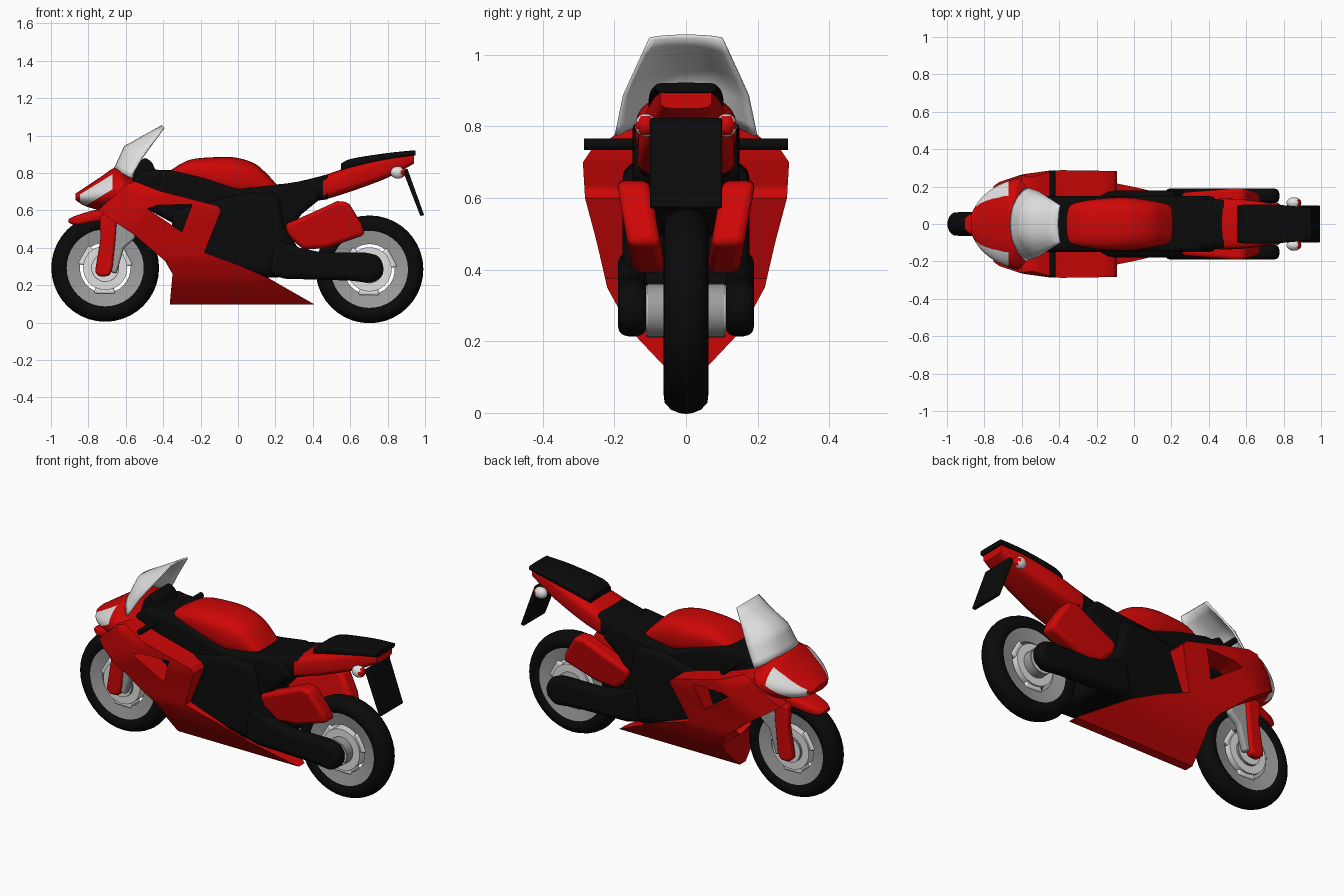
import bpy, bmesh, math
from mathutils import Vector, Matrix

if "Cube" in bpy.data.objects:
    bpy.data.objects.remove(bpy.data.objects["Cube"])

def material(name, *rgb):
    m = bpy.data.materials.new(name)
    m.diffuse_color = (*rgb, 1)
    m.use_nodes = True
    m.node_tree.nodes["Principled BSDF"].inputs["Base Color"].default_value = m.diffuse_color
    return m

RED = material("red paint", 0.62, 0.002, 0.002)
BLACK = material("black", 0.003, 0.003, 0.003)
GREY = material("grey metal", 0.34, 0.34, 0.34)
WHITE = material("pale glass", 0.75, 0.75, 0.75)

def finish(name, bm, *mats, bevel=0, solid=0, mirror=False):
    bmesh.ops.recalc_face_normals(bm, faces=bm.faces[:])
    me = bpy.data.meshes.new(name)
    bm.to_mesh(me)
    bm.free()
    for m in mats:
        me.materials.append(m)
    ob = bpy.data.objects.new(name, me)
    bpy.context.collection.objects.link(ob)
    bpy.ops.object.select_all(action='DESELECT')
    ob.select_set(True)
    bpy.context.view_layer.objects.active = ob
    bpy.ops.object.shade_smooth_by_angle(angle=math.radians(40))
    if solid:
        mod = ob.modifiers.new("thickness", 'SOLIDIFY')
        mod.thickness, mod.offset = solid, 0
    if bevel:
        mod = ob.modifiers.new("bevel", 'BEVEL')
        mod.width, mod.segments = bevel, 3
    if mirror:
        ob.modifiers.new("mirror", 'MIRROR').use_axis = (False, True, False)

def table(pairs, v):
    """Piecewise linear lookup."""
    for (a, fa), (b, fb) in zip(pairs, pairs[1:]):
        if v <= b:
            return fa + (fb - fa) * max(0, v - a) / (b - a)
    return pairs[-1][1]

def bridge(bm, rings, wrap=True):
    for r0, r1 in zip(rings, rings[1:]):
        for k in range(len(r0) if wrap else len(r0) - 1):
            j = (k + 1) % len(r0)
            bm.faces.new((r0[k], r0[j], r1[j], r1[k]))

def slice_mesh(bm, co, no):
    bmesh.ops.bisect_plane(bm, geom=bm.verts[:] + bm.edges[:] + bm.faces[:], plane_co=co, plane_no=no)

def slab(name, pts, y0, y1, mat, bevel=0.015, mirror=False, lean=0):
    """Side outline (x, z) extruded from y0 to y1; lean tilts it outward with height."""
    bm = bmesh.new()
    rings = [[bm.verts.new((x, y + (z - 0.5) * lean, z)) for x, z in pts] for y in (y0, y1)]
    bridge(bm, rings)
    for r in rings:
        bm.faces.new(r)
    finish(name, bm, mat, bevel=bevel, mirror=mirror)

def loft(name, secs, *mats, p=0.6, n=40, steps=6, cuts=(), rule=None):
    """Rounded sections (x, half width, z low, z high) joined smoothly along x."""
    bm = bmesh.new()
    f = lambda v: math.copysign(abs(v) ** p, v)
    rings = []
    for i in range((len(secs) - 1) * steps + 1):
        k, t = i // steps, i % steps / steps
        a, b, c, d = (Vector(secs[min(max(k + o, 0), len(secs) - 1)]) for o in (-1, 0, 1, 2))
        x, w, lo, hi = b + 0.5 * t * (c - a + t * (2 * a - 5 * b + 4 * c - d + t * (3 * (b - c) + d - a)))
        rings.append([bm.verts.new((x, w * f(math.cos(q)), (lo + hi) / 2 + (hi - lo) / 2 * f(math.sin(q))))
                      for q in (math.tau * k / n for k in range(n))])
    bridge(bm, rings)
    bm.faces.new(rings[0])
    bm.faces.new(rings[-1])
    for co, no in cuts:
        slice_mesh(bm, co, no)
    for face in bm.faces if rule else ():
        face.material_index = rule(face.calc_center_median())
    finish(name, bm, *mats)

def lathe(name, prof, cx, cz, mat, n=40):
    """Closed profile (radius, y) turned about the wheel axle."""
    bm = bmesh.new()
    rings = [[bm.verts.new((cx + r * math.cos(a), y, cz + r * math.sin(a))) for r, y in prof]
             for a in (math.tau * k / n for k in range(n))]
    bridge(bm, rings + rings[:1])
    finish(name, bm, mat)

def rod(name, x, z, half, r, mat):
    bm = bmesh.new()
    bmesh.ops.create_cone(bm, cap_ends=True, segments=20, radius1=r, radius2=r, depth=half * 2,
                          matrix=Matrix.Translation((x, 0, z)) @ Matrix.Rotation(math.pi / 2, 4, 'X'))
    finish(name, bm, mat)

# Wheels: tyre, rim, hub and three spokes
half = [(0.198, 0.045), (0.228, 0.063), (0.256, 0.06), (0.276, 0.042), (0.285, 0.02)]
for side, cx, cz, hub in (("front", -0.71, 0.293, 0.065), ("rear", 0.703, 0.285, 0.108)):
    lathe(side + "_tyre", half + [(0.288, 0)] + [(r, -y) for r, y in half[::-1]], cx, cz, BLACK)
    lathe(side + "_rim", [(0.207, 0.05), (0.135, 0.036), (0.135, -0.036), (0.207, -0.05)], cx, cz, GREY)
    rod(side + "_hub", cx, cz, hub, 0.075, GREY)
    rod(side + "_hub_cap", cx, cz, hub + 0.004, 0.072, WHITE)
    lathe(side + "_brake_disc", [(0.118, 0.055), (0.04, 0.055), (0.04, -0.055), (0.118, -0.055)], cx, cz, WHITE)
    for k in range(3):
        pts = [(r, k * math.tau / 3 + 0.5 + d) for r, d in ((0.05, -0.6), (0.15, -0.4), (0.15, 0.4), (0.05, 0.6))]
        slab(f"{side}_spoke_{k}", [(cx + r * math.cos(a), cz + r * math.sin(a)) for r, a in pts],
             -0.045, 0.045, WHITE, 0.01)

# Front fork and fender
slab("fork_cover", [(-0.645, 0.6), (-0.74, 0.57), (-0.735, 0.45), (-0.765, 0.27), (-0.74, 0.245),
                    (-0.685, 0.25), (-0.67, 0.3), (-0.655, 0.45)], 0.075, 0.125, RED, 0.015, True)
slab("fork_leg", [(-0.66, 0.64), (-0.55, 0.6), (-0.55, 0.45), (-0.61, 0.4), (-0.65, 0.26), (-0.7, 0.28)],
     0.07, 0.11, GREY, 0.012, True)
loft("front_fender", [(-0.905, 0.03, 0.535, 0.555), (-0.86, 0.06, 0.52, 0.575), (-0.75, 0.08, 0.535, 0.605),
                      (-0.66, 0.08, 0.54, 0.605), (-0.56, 0.075, 0.5, 0.565)], RED)

# Nose with headlights cut in as a slanted band
BAND, SLOPE = 0.04, 0.62
def headlight(c):
    mid = 0.655 + (c.x + 0.83) * SLOPE
    return int(-0.845 < c.x < -0.67 and 0.06 < abs(c.y) and abs(c.z - mid) < BAND)

cuts = [((-0.83, 0, 0.655 + d), (-SLOPE, 0, 1)) for d in (-BAND, BAND)]
cuts += [((x, 0, 0), (1, 0, 0)) for x in (-0.845, -0.67)] + [((0, y, 0), (0, 1, 0)) for y in (-0.06, 0.06)]
loft("nose", [(-0.868, 0.06, 0.655, 0.69), (-0.82, 0.135, 0.625, 0.722), (-0.74, 0.2, 0.6, 0.775),
              (-0.645, 0.24, 0.575, 0.833), (-0.58, 0.255, 0.58, 0.785), (-0.48, 0.265, 0.6, 0.725)],
     RED, WHITE, p=1.0, cuts=cuts, rule=headlight)

# Side fairings: flat outline with a vent hole, sliced and bent to the body width, rims turned inward
outline = [(-0.75, 0.6), (-0.66, 0.68), (-0.6, 0.74), (-0.55, 0.755), (-0.42, 0.705), (-0.11, 0.625),
           (-0.09, 0.6), (-0.18, 0.375), (0.0, 0.31), (0.16, 0.24), (0.41, 0.097), (-0.365, 0.097),
           (-0.35, 0.26), (-0.39, 0.33), (-0.555, 0.47)]
vent = [(-0.485, 0.61), (-0.43, 0.628), (-0.245, 0.633), (-0.3, 0.485)]
by_z = [(0.095, 0.025), (0.14, 0.07), (0.23, 0.155), (0.35, 0.22), (0.48, 0.25), (0.6, 0.282),
        (0.7, 0.288), (0.77, 0.24)]
by_x = [(-0.88, 0.07), (-0.82, 0.15), (-0.72, 0.225), (-0.6, 0.265), (-0.45, 0.286), (-0.3, 0.29)]
bm = bmesh.new()
for loop in (outline, vent):
    vs = [bm.verts.new((x, 0, z)) for x, z in loop]
    for i in range(len(vs)):
        bm.edges.new((vs[i - 1], vs[i]))
bmesh.ops.triangle_fill(bm, use_beauty=True, use_dissolve=False, edges=bm.edges[:])
for i in range(16):
    slice_mesh(bm, (-0.72 + i * 0.07, 0, 0), (1, 0, 0))
    slice_mesh(bm, (0, 0, 0.14 + i * 0.04), (0, 0, 1))
for v in bm.verts:
    v.co.y = min(table(by_z, v.co.z), table(by_x, v.co.x))
rim = bmesh.ops.extrude_edge_only(bm, edges=[e for e in bm.edges if e.is_boundary])
for v in rim["geom"]:
    if isinstance(v, bmesh.types.BMVert):
        v.co.y = min(v.co.y - 0.005, table([(0.26, 0), (0.36, 0.14)], v.co.z))
finish("side_fairing", bm, RED, mirror=True)

# Windscreen: bowed shell between a centre spine and an edge, bottom to top
spine = [Vector(q) for q in ((-0.66, 0, 0.82), (-0.605, 0, 0.94), (-0.405, 0, 1.052))]
edge = [Vector(q) for q in ((-0.575, 0.195, 0.775), (-0.51, 0.172, 0.885), (-0.395, 0.1, 1.045))]
bm = bmesh.new()
rows = []
for i in range(9):
    s, e = (table(list(enumerate(line)), i / 4) for line in (spine, edge))
    rows.append([])
    for u in (k / 8 for k in range(-8, 9)):
        co = s.lerp(e, abs(u) ** 2.6)
        rows[-1].append(bm.verts.new((co.x, u * e.y, co.z)))
bridge(bm, rows, wrap=False)
finish("windscreen", bm, WHITE, solid=0.01)

# Dashboard, handlebars
slab("dashboard", [(-0.58, 0.72), (-0.55, 0.83), (-0.5, 0.885), (-0.46, 0.86), (-0.44, 0.81), (-0.36, 0.81),
                   (-0.34, 0.7)], -0.09, 0.09, BLACK)
rod("handlebar", -0.435, 0.75, 0.285, 0.016, BLACK)

# Frame, engine and swingarm
slab("frame", [(-0.58, 0.66), (-0.57, 0.76), (-0.5, 0.82), (-0.36, 0.815), (-0.18, 0.775), (0.0, 0.715),
               (0.2, 0.735), (0.36, 0.76), (0.45, 0.67), (0.34, 0.58), (0.28, 0.5), (0.1, 0.45), (-0.2, 0.45)],
     -0.15, 0.15, BLACK, 0.03)
slab("engine", [(-0.36, 0.6), (-0.12, 0.66), (0.05, 0.7), (0.22, 0.69), (0.25, 0.52), (0.32, 0.4), (0.36, 0.25),
                (0.16, 0.24), (0.0, 0.27), (-0.2, 0.33), (-0.34, 0.38)], -0.178, 0.178, BLACK, 0.045)
slab("swingarm", [(0.16, 0.26), (0.25, 0.235), (0.6, 0.225), (0.72, 0.21), (0.775, 0.25), (0.78, 0.31), (0.75, 0.36),
                  (0.68, 0.375), (0.45, 0.375), (0.33, 0.4), (0.2, 0.46)], 0.11, 0.19, BLACK, 0.03, True)

# Tank, seats and tail
loft("fuel_tank", [(-0.36, 0.1, 0.76, 0.815), (-0.26, 0.125, 0.74, 0.87), (-0.12, 0.14, 0.7, 0.885),
                   (-0.01, 0.14, 0.67, 0.882), (0.09, 0.125, 0.67, 0.85), (0.16, 0.11, 0.67, 0.79),
                   (0.205, 0.095, 0.68, 0.74)], RED, p=0.75)
loft("rider_seat", [(0.15, 0.1, 0.66, 0.735), (0.3, 0.13, 0.64, 0.75), (0.48, 0.135, 0.66, 0.793)], BLACK, p=0.45)
loft("tail_fairing", [(0.455, 0.137, 0.655, 0.785), (0.6, 0.13, 0.7, 0.835), (0.8, 0.1, 0.775, 0.89),
                      (0.94, 0.072, 0.85, 0.91)], RED, p=0.5)
loft("passenger_seat", [(0.55, 0.095, 0.81, 0.85), (0.61, 0.105, 0.83, 0.877), (0.8, 0.1, 0.87, 0.907),
                        (0.95, 0.085, 0.895, 0.922)], BLACK, p=0.4)

# Exhaust covers leaning around the rear wheel, plate holder
slab("exhaust_cover", [(0.25, 0.525), (0.27, 0.46), (0.35, 0.39), (0.48, 0.4), (0.68, 0.47), (0.66, 0.53),
                       (0.59, 0.645), (0.53, 0.65), (0.4, 0.59)], 0.075, 0.168, RED, 0.022, True, 0.18)
slab("plate_holder", [(0.88, 0.815), (0.905, 0.825), (0.995, 0.575), (0.975, 0.57)], -0.1, 0.1, BLACK, 0.005)

# Turn signals with red rear lenses
bm = bmesh.new()
bmesh.ops.create_uvsphere(bm, u_segments=16, v_segments=10, radius=1)
for f in bm.faces:
    f.material_index = int(f.calc_center_median().x > 0.5)
for v in bm.verts:
    v.co = (0.855 + v.co.x * 0.04, 0.113 + v.co.y * 0.03, 0.803 + v.co.z * 0.033)
finish("turn_signal", bm, WHITE, RED, mirror=True)
